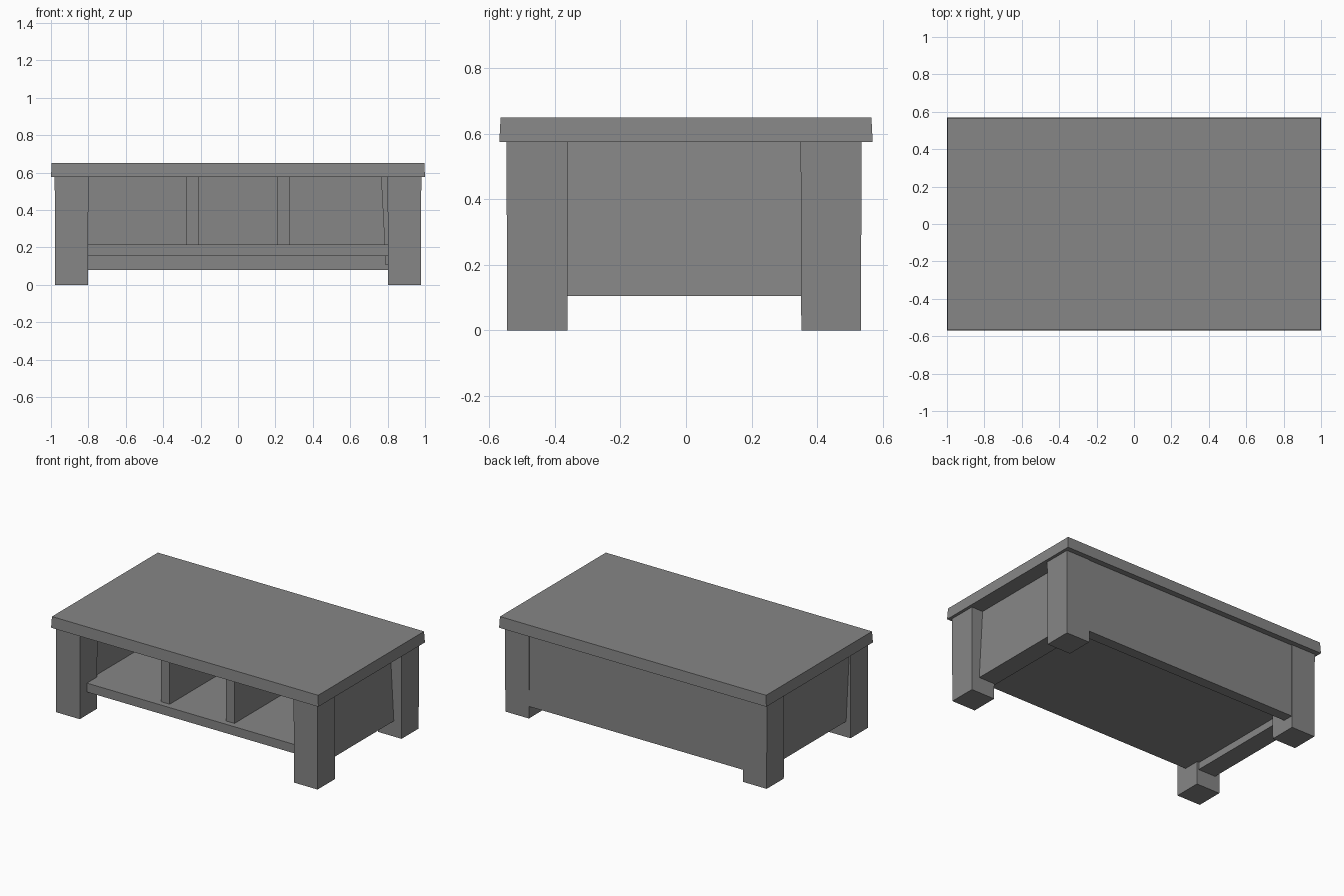
import bpy
import bmesh

old = bpy.data.objects.get("Cube")
if old:
    bpy.data.objects.remove(old, do_unlink=True)

# One plain grey finish
grey = bpy.data.materials.new("plain_grey")
grey.use_nodes = True
colour = (0.24, 0.24, 0.24, 1)
grey.diffuse_color = colour
grey.node_tree.nodes["Principled BSDF"].inputs["Base Color"].default_value = colour


def board(name, x, y, z, inset_top=0.0, inset_bottom=0.0, lean=0.0):
    """Box from (low, high) ranges; inset draws the ends inward, lean shifts the top in x."""
    bm = bmesh.new()
    bmesh.ops.create_cube(bm, size=1)
    cx, cy = sum(x) / 2, sum(y) / 2
    for v in bm.verts:
        top = v.co.z > 0
        inset = inset_top if top else inset_bottom
        sx, sy = (1 if v.co.x > 0 else -1), (1 if v.co.y > 0 else -1)
        v.co.x = cx + sx * ((x[1] - x[0]) / 2 - inset) + (lean if top else 0)
        v.co.y = cy + sy * ((y[1] - y[0]) / 2 - inset)
        v.co.z = z[1] if top else z[0]
    mesh = bpy.data.meshes.new(name)
    bm.to_mesh(mesh)
    bm.free()
    mesh.materials.append(grey)
    obj = bpy.data.objects.new(name, mesh)
    bpy.context.collection.objects.link(obj)
    return obj


TOP = 0.575  # underside of the table top

# Table top, slightly narrower at its upper edge
board("table_top", (-1, 1), (-0.57, 0.57), (TOP, 0.65), inset_top=0.004)

# Four square legs
for side, xr in (("right", (-0.98, -0.80)), ("left", (0.80, 0.98))):
    for end, yr in (("front", (-0.548, -0.36)), ("back", (0.35, 0.536))):
        board(f"{end}_{side}_leg", xr, yr, (0, TOP), inset_bottom=0.002)

# Side panels, leaning together
board("right_side_panel", (-0.945, -0.815), (-0.42, 0.46), (0.105, TOP), lean=-0.025)
board("left_side_panel", (0.79, 0.92), (-0.42, 0.46), (0.105, TOP), lean=-0.025)

# Back panel, nearly flush with the back legs
board("back_panel", (-0.85, 0.85), (0.46, 0.531), (0.08, TOP))

# Shelf and the two dividers standing on it
board("shelf", (-0.83, 0.83), (-0.47, 0.48), (0.155, 0.215))
for side, s in (("right", -1), ("left", 1)):
    edges = sorted((s * 0.21, s * 0.275))
    board(f"{side}_divider", edges, (-0.43, 0.47), (0.21, TOP))
